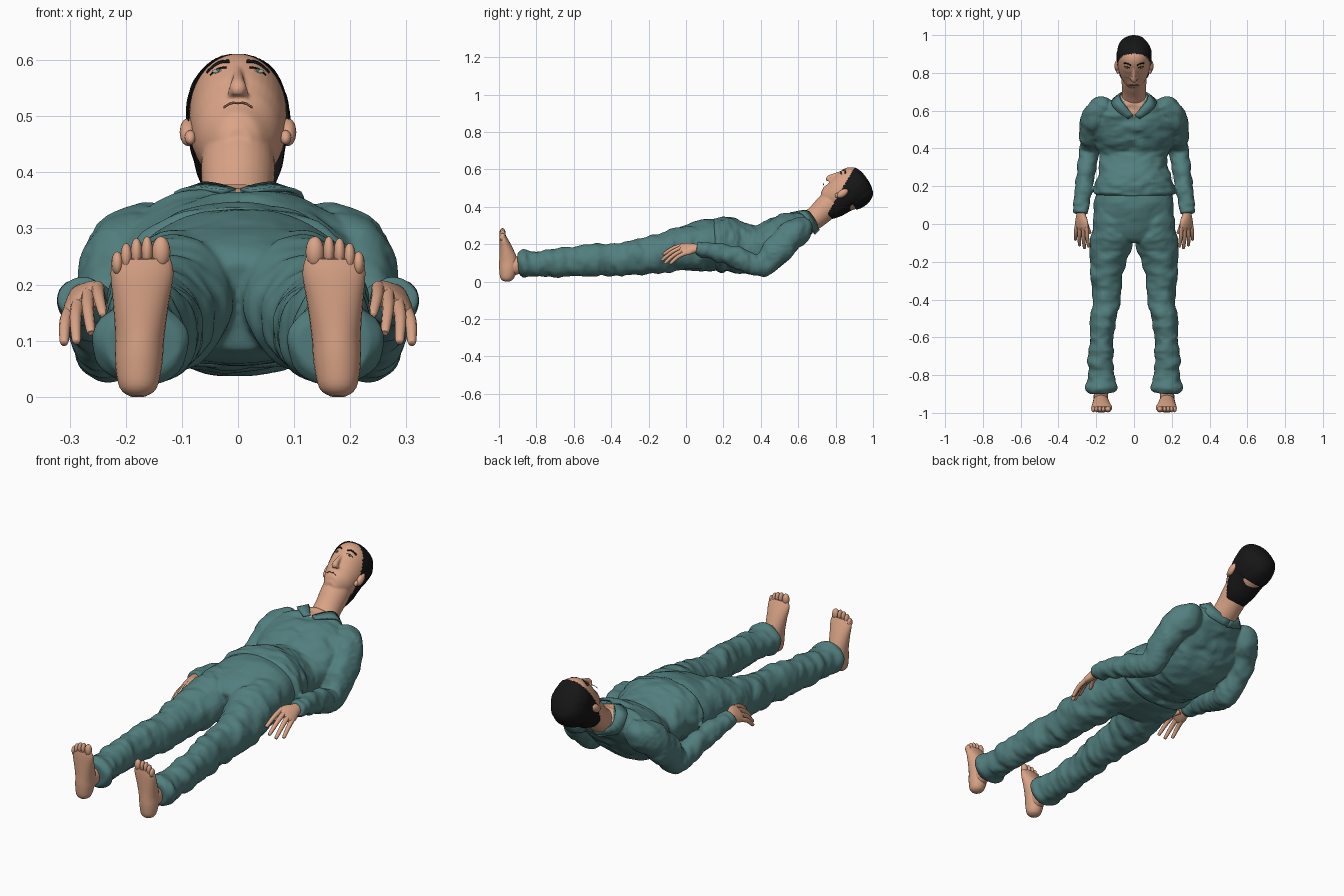
import bpy, bmesh, math
from mathutils import Vector, Matrix, noise

old = bpy.data.objects.get("Cube")
if old:
    bpy.data.objects.remove(old, do_unlink=True)


def material(name, r, g, b):
    mat = bpy.data.materials.new(name)
    mat.use_nodes = True
    mat.diffuse_color = (r, g, b, 1)
    bsdf = mat.node_tree.nodes["Principled BSDF"]
    bsdf.inputs["Base Color"].default_value = (r, g, b, 1)
    bsdf.inputs["Roughness"].default_value = 0.8
    return mat


TEAL = material("teal cloth", .085, .21, .21)
SKIN = material("skin", .70, .37, .24)
BLACK = material("black hair", .008, .008, .008)
LIP = material("lip brown", .38, .17, .11)
WHITE = material("eye white", .42, .4, .34)
GREEN = material("iris green", .05, .14, .1)


def finish(bm, name, mats, side=1, matrix=Matrix()):
    """Place, mirror if needed, and turn a bmesh into a smooth object."""
    bm.transform(matrix)
    for v in bm.verts:
        v.co.x *= side
    bmesh.ops.recalc_face_normals(bm, faces=bm.faces)
    mesh = bpy.data.meshes.new(name)
    bm.to_mesh(mesh)
    bm.free()
    for m in mats:
        mesh.materials.append(m)
    obj = bpy.data.objects.new(name, mesh)
    bpy.context.collection.objects.link(obj)
    bpy.ops.object.select_all(action='DESELECT')
    obj.select_set(True)
    bpy.context.view_layer.objects.active = obj
    bpy.ops.object.shade_smooth_by_angle(angle=math.radians(50))
    return obj


def fuse(bm, name, mats, voxel, rounds):
    """Melt overlapping lofts into one continuous skin."""
    obj = finish(bm, name, mats)
    remesh = obj.modifiers.new("melt", 'REMESH')
    remesh.mode = 'VOXEL'
    remesh.voxel_size = voxel
    remesh.use_smooth_shade = True
    relax = obj.modifiers.new("relax", 'SMOOTH')
    relax.iterations = rounds
    baked = bpy.data.meshes.new_from_object(obj.evaluated_get(bpy.context.evaluated_depsgraph_get()))
    obj.modifiers.clear()
    obj.data = baked
    baked.materials.clear()
    for m in mats:
        baked.materials.append(m)
    return obj


def spline(rows, steps):
    """Catmull-Rom interpolation of equal-length number rows."""
    out = []
    last = len(rows) - 1
    for i in range(last):
        a, b, c, d = (rows[max(0, min(last, i + k))] for k in (-1, 0, 1, 2))
        for s in range(steps):
            t = s / steps
            out.append([q + t / 2 * (r - p + t * (2 * p - 5 * q + 4 * r - w + t * (3 * q - p - 3 * r + w)))
                        for p, q, r, w in zip(a, b, c, d)])
    return out + [list(rows[-1])]


def loft_bm(rings, n=24, steps=4, fold=0, roll=0, bm=None, frame=Matrix(), side=1):
    """Skin ellipses (x, y, z, half width, half depth) across their path."""
    rows = spline(rings, steps)
    pts = [Vector(r[:3]) for r in rows]
    bm = bm or bmesh.new()
    loops = []
    for i, (c, row) in enumerate(zip(pts, rows)):
        t = (pts[min(i + 1, len(pts) - 1)] - pts[max(i - 1, 0)]).normalized()
        u = (Vector((1, 0, 0)) - t * t.x).normalized()
        v = u.cross(t)
        loop = []
        for k in range(n):
            a = math.tau * k / n
            d = Matrix.Rotation(roll, 3, t) @ (u * math.cos(a) * row[3] + v * math.sin(a) * row[4])
            p = c + d
            if fold:
                w = Vector((p.x * 9, p.y * 20, p.z * 9))
                p += d.normalized() * fold * (noise.noise(w) + .6 * noise.noise(w * 2.3))
            p.x *= side
            loop.append(bm.verts.new(frame @ p))
        loops.append(loop)
    for a, b in zip(loops, loops[1:]):
        for k in range(n):
            bm.faces.new((a[k], a[k - 1], b[k - 1], b[k]))
    bm.faces.new(loops[0])
    bm.faces.new(loops[-1])
    return bm


def loft(name, rings, mat, side=1, **kw):
    return finish(loft_bm(rings, **kw), name, [mat], side)


def ball(name, center, size, mat, side=1, frame=Matrix()):
    bm = bmesh.new()
    bmesh.ops.create_uvsphere(bm, u_segments=16, v_segments=10, radius=1)
    place = Matrix.Translation(center) @ Matrix.Diagonal((*size, 1))
    return finish(bm, name, [mat], side, frame @ place)


LEG = [(.105, .08, .185, .1, .115), (.115, -.05, .17, .11, .115), (.127, -.12, .155, .107, .106),
       (.14, -.2, .138, .095, .098), (.145, -.3, .125, .082, .09), (.145, -.4, .116, .073, .086),
       (.163, -.5, .118, .068, .087), (.172, -.6, .108, .063, .08), (.175, -.7, .102, .065, .074),
       (.175, -.8, .093, .073, .068), (.172, -.865, .095, .082, .073), (.17, -.895, .093, .068, .06)]
ARM = [(.12, .615, .3, .05, .045), (.17, .6, .275, .078, .07), (.208, .55, .235, .072, .08),
       (.226, .485, .165, .062, .077), (.23, .42, .1, .058, .066), (.237, .37, .09, .054, .06),
       (.25, .3, .117, .05, .058), (.266, .2, .15, .047, .053), (.276, .1, .17, .046, .043),
       (.28, .055, .178, .042, .035)]

# Trousers: seat and both legs in one skin
cloth = loft_bm([(0, -.08, .16, .17, .08), (0, -.04, .17, .205, .11), (0, .05, .185, .212, .13),
                 (0, .12, .195, .21, .14), (0, .22, .195, .19, .13)], n=40, fold=.006)
for side in (1, -1):
    loft_bm(LEG, n=32, steps=6, fold=.012, bm=cloth, side=side)
fuse(cloth, "trousers", [TEAL], .007, 3)

# Shirt: body and both sleeves in one skin, open at the throat
cloth = loft_bm([(0, .155, .195, .205, .14), (0, .175, .196, .22, .151), (0, .22, .198, .205, .147),
                 (0, .3, .178, .184, .134), (0, .41, .172, .195, .126), (0, .5, .235, .22, .115),
                 (0, .58, .285, .2, .09), (0, .655, .32, .12, .064), (0, .68, .332, .065, .046)],
                n=64, steps=8, fold=.012)
for side in (1, -1):
    loft_bm(ARM, n=28, steps=6, fold=.011, bm=cloth, side=side)
shirt = fuse(cloth, "shirt", [TEAL, SKIN], .006, 3)
for f in shirt.data.polygons:
    if f.center.z > .3 and abs(f.center.x) < (f.center.y - .565) * .65:
        f.material_index = 1

FOOT = [(.178, -.962, .001, .014, .014), (.178, -.96, .016, .033, .034), (.177, -.952, .06, .042, .047),
        (.175, -.95, .11, .044, .049), (.173, -.962, .17, .05, .037), (.171, -.974, .22, .056, .024),
        (.171, -.98, .248, .05, .015)]
PALM = [(.28, .09, .18, .026, .02), (.28, .05, .178, .028, .021), (.278, .015, .175, .042, .02),
        (.276, -.015, .172, .044, .016), (.275, -.03, .168, .036, .01)]
# Each toe: x, height of centre, half width, half length
TOES = [(.137, .258, .0165, .028), (.162, .26, .0105, .026), (.181, .258, .0105, .025),
        (.199, .25, .0105, .024), (.215, .238, .0105, .021)]
# Each finger: knuckle then tip
FINGERS = {"index": ((.25, -.015, .195), (.24, -.122, .145)), "middle": ((.267, -.02, .184), (.262, -.13, .114)),
           "ring": ((.285, -.015, .168), (.288, -.115, .097)), "little": ((.3, 0, .153), (.31, -.085, .095)),
           "thumb": ((.262, .035, .17), (.232, -.05, .15))}

for label, side in (("left", 1), ("right", -1)):
    # Foot, ankle and toes
    loft(label + "_foot", FOOT, SKIN, side)
    loft(label + "_ankle", [(.174, -.85, .09, .036, .042), (.175, -.9, .087, .038, .047),
                            (.177, -.955, .078, .036, .055)], SKIN, side)
    for i, (x, z, w, h) in enumerate(TOES):
        ball(f"{label}_toe_{i + 1}", (x, -.981, z), (w, .016, h), SKIN, side)
    # Hand and fingers
    loft(label + "_palm", PALM, SKIN, side, roll=-.75)
    for finger, (a, b) in FINGERS.items():
        a, b = Vector(a), Vector(b)
        mid = (a + b) / 2 + Vector((.003, 0, .009))
        loft(f"{label}_{finger}_finger", [(*a, .012, .012), (*mid, .0105, .0105),
                                          (*b.lerp(mid, .1), .008, .008), (*b, .003, .003)], SKIN, side, n=10)
    # Collar flap, wrapped from the neckline to the nape
    inner = [(.004, .575, .372), (.042, .62, .382), (.07, .655, .378), (.074, .695, .325), (0, .715, .275)]
    outer = [(.03, .555, .37), (.088, .595, .374), (.118, .635, .355), (.1, .675, .285), (0, .69, .25)]
    bm = bmesh.new()
    rows = [[bm.verts.new(p) for p in spline(edge, 3)] for edge in (inner, outer)]
    for i in range(len(rows[0]) - 1):
        bm.faces.new((rows[0][i], rows[0][i + 1], rows[1][i + 1], rows[1][i]))
    flap = finish(bm, label + "_collar", [TEAL], side)
    flap.modifiers.new("thickness", 'SOLIDIFY').thickness = .008

# Head frame: x across, y backward, z toward the crown, origin level with the chin
UP, BACK = Vector((0, .82, .572)), Vector((0, .572, -.82))
BASE = UP * .86 + Vector((0, -.014, .005))
HEAD = Matrix(((1, 0, 0, 0), (0, BACK.y, UP.y, BASE.y), (0, BACK.z, UP.z, BASE.z), (0, 0, 0, 1)))
SKULL = [(0, .05, 0, .022, .024), (0, .06, .012, .042, .05), (0, .078, .04, .064, .07), (0, .092, .07, .077, .088),
         (0, .104, .11, .085, .103), (0, .11, .16, .087, .11), (0, .11, .2, .083, .106),
         (0, .11, .233, .064, .085), (0, .11, .25, .034, .045), (0, .11, .255, .008, .01)]
NOSE = [(0, .012, .168, .008, .01), (0, .004, .135, .009, .012), (0, -.002, .102, .013, .015),
        (0, -.001, .087, .016, .015), (0, .006, .079, .009, .009)]
NECK = [(0, .6, .275, .075, .05), (0, .66, .318, .066, .058), (0, .71, .358, .063, .062),
        (0, .76, .405, .066, .068), (0, .81, .45, .062, .066)]

# Head, nose and neck in one skin
flesh = loft_bm(SKULL, n=40, steps=5, frame=HEAD)
loft_bm(NOSE, n=16, bm=flesh, frame=HEAD)
loft_bm(NECK, n=32, bm=flesh)
for x in (.011, -.011):
    wing = HEAD @ Matrix.Translation((x, .007, .088)) @ Matrix.Diagonal((.008, .011, .008, 1))
    bmesh.ops.create_uvsphere(flesh, u_segments=12, v_segments=8, radius=1, matrix=wing)
fuse(flesh, "head_and_neck", [SKIN], .004, 3)

# Hair: a slightly larger shell, kept only behind the hairline
NAPE = [(0, .132, -.045, .045, .03), (0, .13, -.03, .057, .048), (0, .128, .0, .068, .066), (0, .122, .04, .078, .085)]
hair = loft_bm(NAPE + [(x, y + .002, z * 1.01, a + .005, b + .005) for x, y, z, a, b in SKULL[4:]],
               n=80, steps=8, fold=.004)
front = [f for f in hair.faces if f.calc_center_median().y < .138 - .47 * f.calc_center_median().z]
bmesh.ops.delete(hair, geom=front, context='FACES')
finish(hair, "hair", [BLACK], 1, HEAD)


def face_depth(x, z):
    """Depth of the face surface at a point seen from the front."""
    row = min(spline(SKULL, 20), key=lambda r: abs(r[2] - z))
    return row[1] - row[4] * math.sqrt(max(0, 1 - (x / row[3]) ** 2))


def stroke(name, path, half, mat, side=1):
    """A thin painted line that follows the face."""
    line = spline(path, 4)
    bm = bmesh.new()
    rows = [[bm.verts.new((x, face_depth(x, z + e) - .002, z + e)) for x, z in line] for e in (-half, half)]
    for i in range(len(line) - 1):
        bm.faces.new((rows[0][i], rows[0][i + 1], rows[1][i + 1], rows[1][i]))
    obj = finish(bm, name, [mat], side, HEAD)
    obj.modifiers.new("thickness", 'SOLIDIFY').thickness = .003


stroke("mouth", [(-.025, .046), (-.012, .052), (0, .051), (.012, .052), (.025, .046)], .0015, LIP)
for label, side in (("left", 1), ("right", -1)):
    # Eyes, lids, brows and ears
    d = face_depth(.035, .16)
    ball(label + "_eye", (.035, d + .001, .16), (.012, .004, .004), WHITE, side, HEAD)
    ball(label + "_iris", (.035, d - .001, .16), (.0045, .003, .0037), GREEN, side, HEAD)
    stroke(label + "_eyelid", [(.021, .161), (.035, .166), (.05, .161)], .0012, BLACK, side)
    stroke(label + "_brow", [(.016, .179), (.035, .186), (.056, .179)], .0035, BLACK, side)
    ball(label + "_ear", (.089, .104, .105), (.015, .019, .034), SKIN, side, HEAD)
    ball(label + "_ear_lobe", (.085, .096, .077), (.01, .012, .015), SKIN, side, HEAD)
